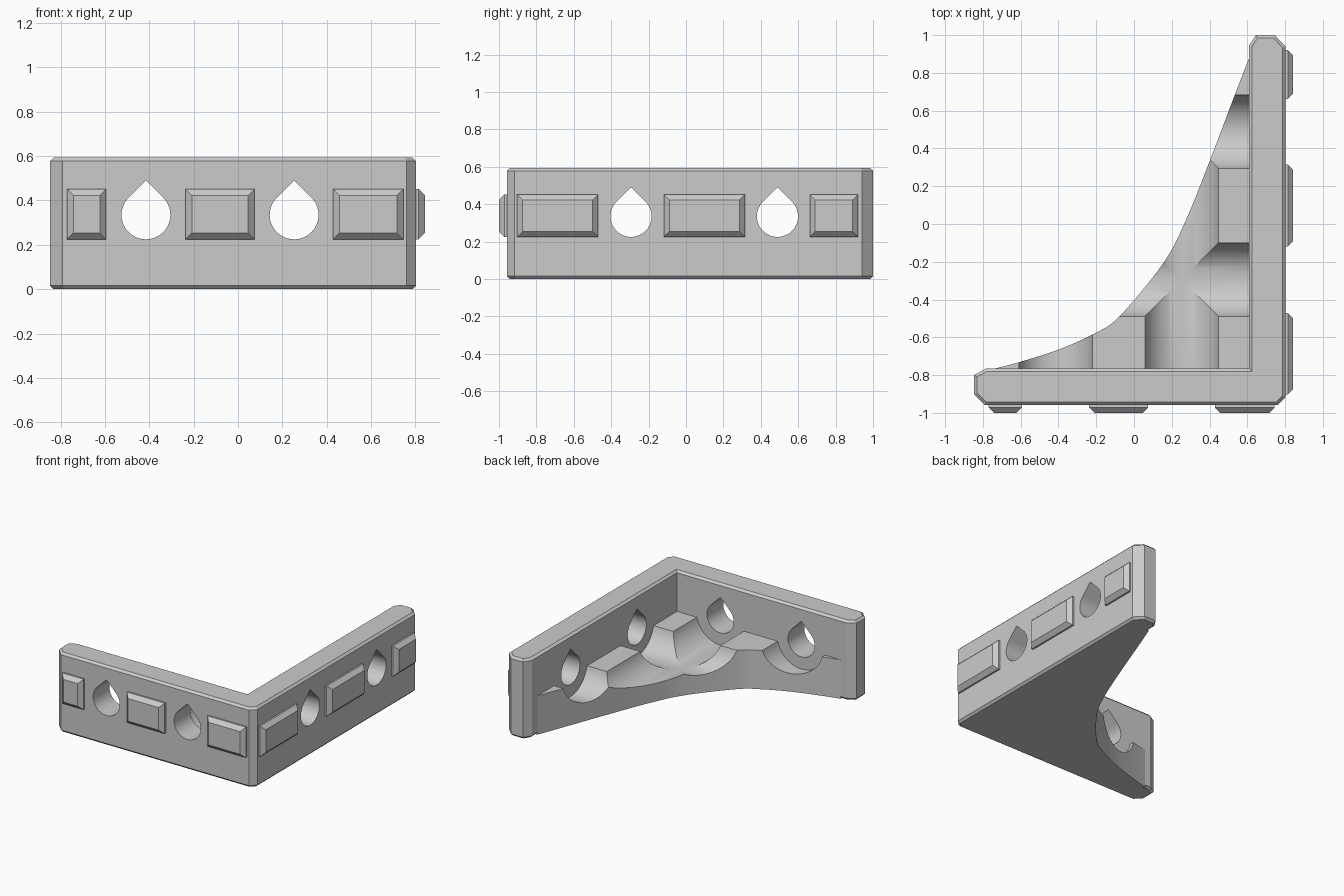
import bpy, bmesh, math
from mathutils import Vector, Matrix

if "Cube" in bpy.data.objects:
    bpy.data.objects.remove(bpy.data.objects["Cube"])

grey = bpy.data.materials.new("plain grey")
grey.use_nodes = True
grey.diffuse_color = (0.6, 0.6, 0.6, 1)
grey.node_tree.nodes["Principled BSDF"].inputs["Base Color"].default_value = grey.diffuse_color

HEIGHT = 0.594
HOLE_Z, HOLE_R, CLEAR_R = 0.335, 0.11, 0.2
FRONT_Y, SIDE_X = -0.958, 0.802          # outer faces of the two walls
INNER_Y, INNER_X = -0.766, 0.61          # inner faces of the two walls
FRONT_HOLES = (-0.415, 0.253)
SIDE_HOLES = (-0.294, 0.489)

# Frames mapping (along the wall, up, outward) to world space
FRONT = Matrix(((1, 0, 0, 0), (0, 0, -1, 0), (0, 1, 0, 0), (0, 0, 0, 1)))
SIDE = Matrix(((0, 0, 1, 0), (1, 0, 0, 0), (0, 1, 0, 0), (0, 0, 0, 1)))


def finish(bm, name):
    bmesh.ops.recalc_face_normals(bm, faces=bm.faces)
    mesh = bpy.data.meshes.new(name)
    bm.to_mesh(mesh)
    bm.free()
    mesh.materials.append(grey)
    obj = bpy.data.objects.new(name, mesh)
    bpy.context.collection.objects.link(obj)
    return obj


def prism(name, outline, low, high, frame=Matrix(), chamfer=0, top_only=False):
    """Extrude a flat outline from low to high, optionally chamfering its rims."""
    bm = bmesh.new()
    base = bm.faces.new([bm.verts.new((u, v, low)) for u, v in outline])
    ext = bmesh.ops.extrude_face_region(bm, geom=[base], use_keep_orig=True)
    top = [g for g in ext["geom"] if isinstance(g, bmesh.types.BMVert)]
    bmesh.ops.translate(bm, verts=top, vec=(0, 0, high - low))
    bmesh.ops.recalc_face_normals(bm, faces=bm.faces)
    if chamfer:
        rims = [e for e in bm.edges
                if abs(e.verts[0].co.z - e.verts[1].co.z) < 1e-5
                and (not top_only or e.verts[0].co.z > (low + high) / 2)]
        bmesh.ops.bevel(bm, geom=rims, offset=chamfer, segments=1,
                        affect='EDGES', profile=0.5)
    bm.transform(frame)
    return finish(bm, name)


def cut(target, cutters):
    bpy.context.view_layer.objects.active = target
    for cutter in cutters:
        mod = target.modifiers.new("cut", 'BOOLEAN')
        mod.operation, mod.solver, mod.object = 'DIFFERENCE', 'EXACT', cutter
        bpy.ops.object.modifier_apply(modifier=mod.name)
        bpy.data.objects.remove(cutter)


def arc(u, radius, start, end, steps):
    angles = [math.radians(start + (end - start) * i / steps) for i in range(steps + 1)]
    return [(u + radius * math.cos(a), HOLE_Z + radius * math.sin(a)) for a in angles]


def teardrop(u):
    return arc(u, HOLE_R, 135, 405, 48) + [(u, HOLE_Z + HOLE_R * math.sqrt(2))]


# Every hole axis, paired with the frame of its wall
holes = [(FRONT, u) for u in FRONT_HOLES] + [(SIDE, u) for u in SIDE_HOLES]

# L-shaped walls with chamfered ends and outer corner
walls = prism("corner_walls", [
    (-0.79, FRONT_Y), (0.76, FRONT_Y), (SIDE_X, -0.916), (SIDE_X, 0.94),
    (0.745, 1.0), (0.645, 1.0), (INNER_X, 0.945), (INNER_X, INNER_Y),
    (-0.785, INNER_Y), (-0.847, -0.8), (-0.847, -0.9)], 0, HEIGHT, chamfer=0.016)
cut(walls, [prism("hole_cutter", teardrop(u), -2, 2, frame) for frame, u in holes])

# Curved gusset filling the inside corner
knots = [Vector(p) for p in (
    (-0.74, INNER_Y), (-0.61, -0.732), (-0.4, -0.665), (-0.21, -0.58), (-0.075, -0.487),
    (0.16, -0.2), (0.283, 0.04), (0.405, 0.345), (0.54, 0.7), (INNER_X, 0.88))]
edge = []
for i in range(len(knots) - 1):
    a, b = knots[i], knots[i + 1]
    before, after = knots[max(i - 1, 0)], knots[min(i + 2, len(knots) - 1)]
    for k in range(8):
        t = k / 8
        edge.append(0.5 * (2 * a + (b - before) * t
                           + (2 * before - 5 * a + 4 * b - after) * t ** 2
                           + (3 * a - before - 3 * b + after) * t ** 3))
edge.append(knots[-1])
sink = 0.03
outline = [tuple(p) for p in edge] + [
    (INNER_X + sink, 0.88), (INNER_X + sink, INNER_Y - sink), (-0.74, INNER_Y - sink)]
gusset = prism("corner_gusset", outline, 0, 0.29)
cut(gusset, [prism("clearance_cutter", arc(u, CLEAR_R, 0, 360, 64)[:-1], -2, 2, frame)
             for frame, u in holes])

# Raised pads on the outer faces
pads = [(FRONT, -FRONT_Y, 1.0, ((-0.77, -0.594), (-0.237, 0.075), (0.428, 0.745))),
        (SIDE, SIDE_X, 0.843, ((-0.903, -0.47), (-0.118, 0.315), (0.662, 0.92)))]
parts = [walls, gusset]
for frame, face, tip, spans in pads:
    side = "front" if frame is FRONT else "left"
    for n, (a, b) in enumerate(spans, 1):
        rect = [(a, 0.225), (b, 0.225), (b, 0.452), (a, 0.452)]
        parts.append(prism(f"{side}_pad_{n}", rect, face - 0.02, tip, frame, 0.029, True))

# Smooth the round surfaces, keep the chamfers crisp
for obj in bpy.context.view_layer.objects:
    obj.select_set(obj in parts)
bpy.context.view_layer.objects.active = walls
bpy.ops.object.shade_smooth_by_angle(angle=math.radians(25))
